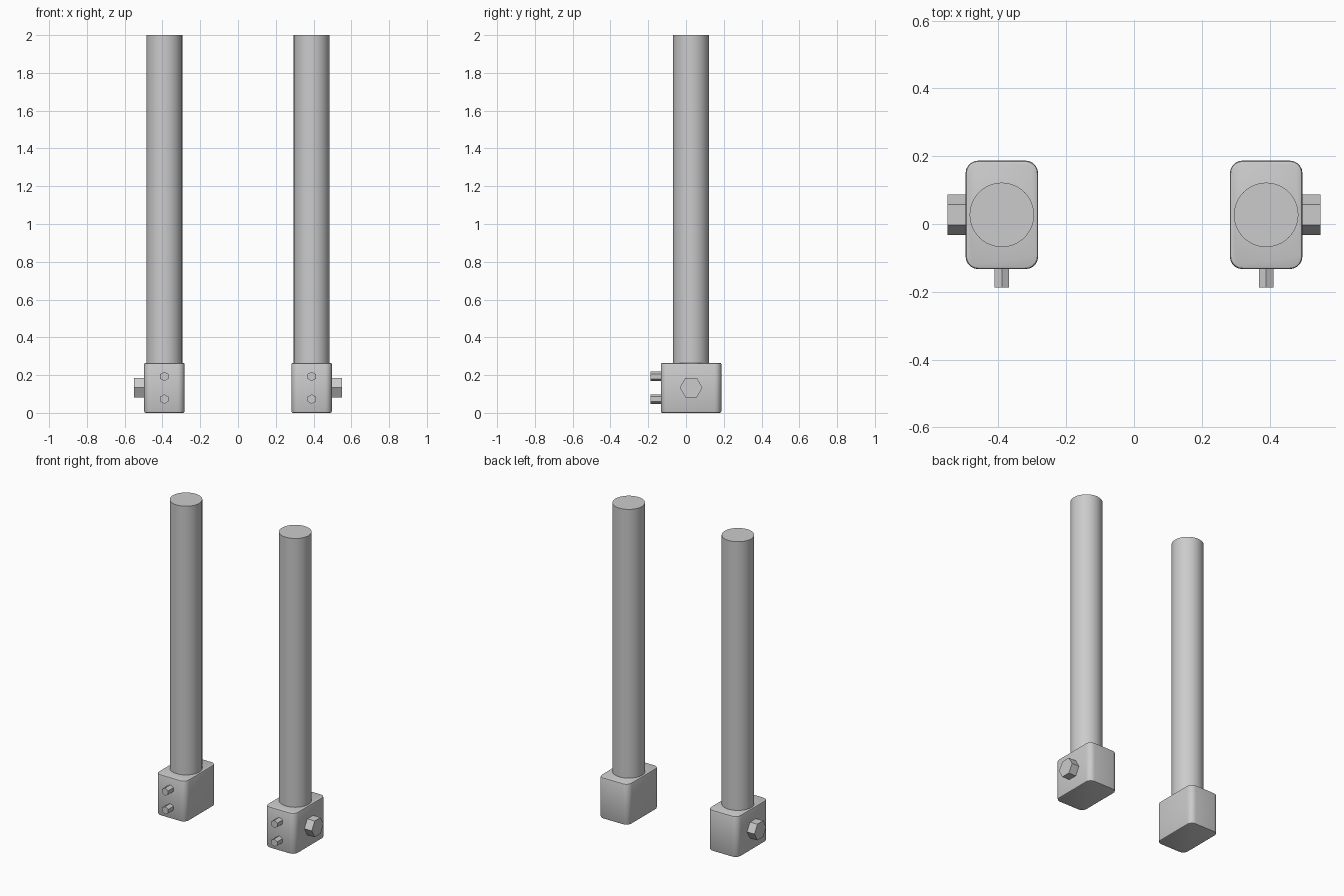
import bpy, bmesh
from math import radians, pi
from mathutils import Matrix

if "Cube" in bpy.data.objects:
    bpy.data.objects.remove(bpy.data.objects["Cube"])

CX, CY = 0.39, 0.027          # post axis (right side)
BLOCK = (0.214, 0.32, 0.265)  # clamp block size


def finish(name, bm, smooth=True):
    mesh = bpy.data.meshes.new(name)
    bmesh.ops.recalc_face_normals(bm, faces=bm.faces)
    bm.to_mesh(mesh)
    bm.free()
    ob = bpy.data.objects.new(name, mesh)
    bpy.context.collection.objects.link(ob)
    if smooth:
        bpy.ops.object.select_all(action='DESELECT')
        ob.select_set(True)
        bpy.context.view_layer.objects.active = ob
        bpy.ops.object.shade_smooth_by_angle(angle=radians(35))
    return ob


def prism(name, sides, radius, depth, matrix, smooth=False):
    bm = bmesh.new()
    bmesh.ops.create_cone(bm, cap_ends=True, segments=sides,
                          radius1=radius, radius2=radius, depth=depth, matrix=matrix)
    return finish(name, bm, smooth)


def clamp_block(name, x):
    bm = bmesh.new()
    bmesh.ops.create_cube(bm, size=1)
    bmesh.ops.scale(bm, vec=BLOCK, verts=bm.verts)
    # round the upright corners, then soften the top and bottom rims
    upright = [e for e in bm.edges if abs(e.verts[0].co.z - e.verts[1].co.z) > 0.1]
    bmesh.ops.bevel(bm, geom=upright, offset=0.037, segments=5, profile=0.5, affect='EDGES')
    rims = [e for e in bm.edges if abs(e.verts[0].co.z - e.verts[1].co.z) < 0.01]
    bmesh.ops.bevel(bm, geom=rims, offset=0.008, segments=2, profile=0.5, affect='EDGES')
    bmesh.ops.translate(bm, vec=(x, CY, BLOCK[2] / 2), verts=bm.verts)
    return finish(name, bm)


for side, s in (("left", -1), ("right", 1)):
    x = s * CX
    clamp_block(f"{side}_clamp_block", x)

    # long round post standing in the block
    z0, z1 = 0.25, 2.0
    prism(f"{side}_post", 64, 0.095, z1 - z0,
          Matrix.Translation((x, CY, (z0 + z1) / 2)), True)

    # large hex bolt head on the outer side, points facing front and back
    prism(f"{side}_side_bolt", 6, 0.06, 0.07,
          Matrix.Translation((s * 0.515, CY, 0.134))
          @ Matrix.Rotation(pi / 2, 4, 'Y') @ Matrix.Rotation(0, 4, 'Z'))

    # two small hex bolts on the front, points up and down
    for i, z in enumerate((0.073, 0.193)):
        prism(f"{side}_front_bolt_{i + 1}", 6, 0.025, 0.07,
              Matrix.Translation((x, -0.152, z)) @ Matrix.Rotation(pi / 2, 4, 'X'))
